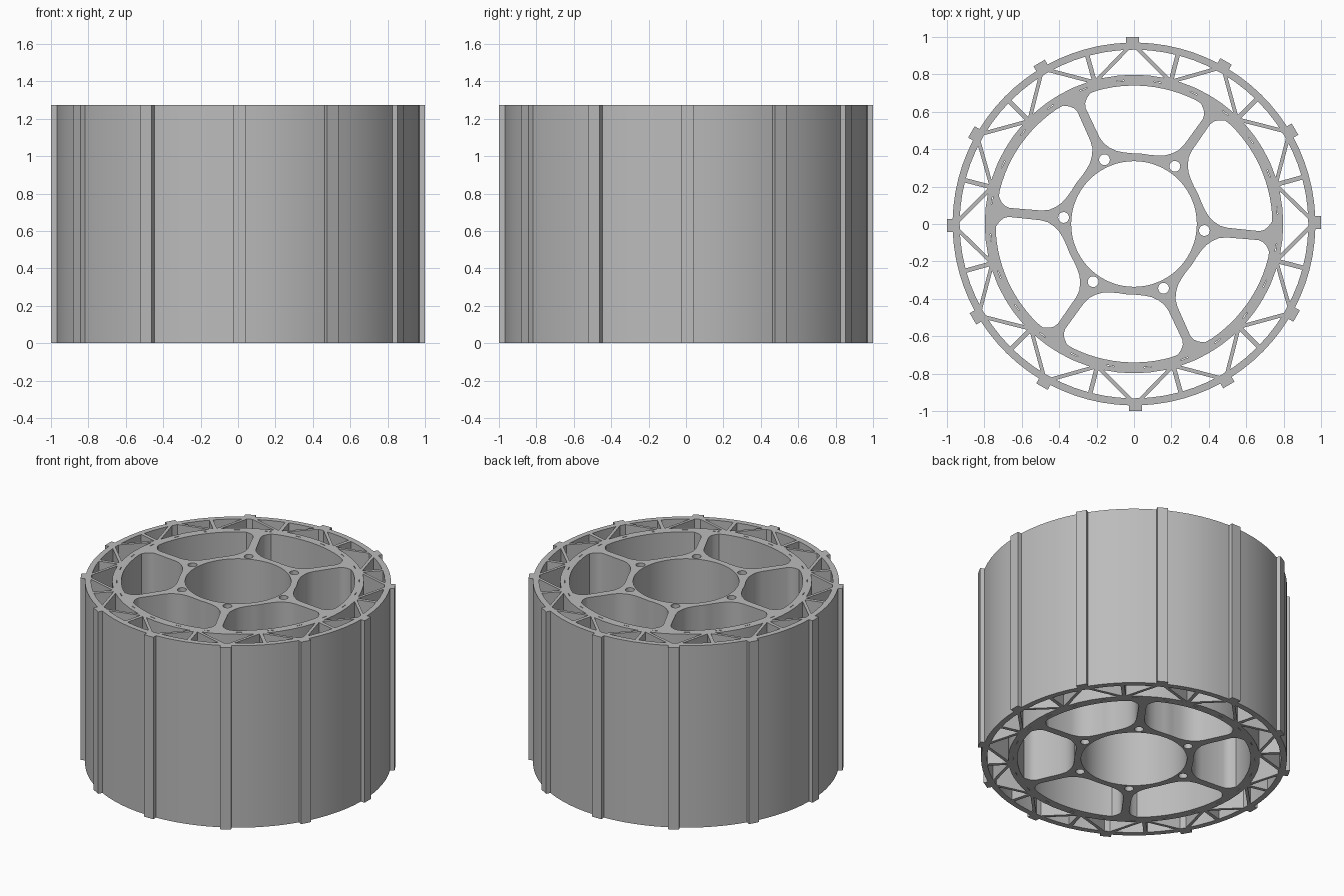
import bpy
from math import cos, sin, radians, asin, degrees, hypot, atan2

HEIGHT = 1.273
SPOKE_ANGLE = -5.3
LUG_ANGLE = 0.5

cube = bpy.data.objects.get("Cube")
if cube:
    bpy.data.objects.remove(cube, do_unlink=True)

grey = bpy.data.materials.new("light_grey")
grey.use_nodes = True
colour = (0.5, 0.5, 0.5, 1)
grey.diffuse_color = colour
grey.node_tree.nodes["Principled BSDF"].inputs["Base Color"].default_value = colour


def polar(r, deg):
    return (r * cos(radians(deg)), r * sin(radians(deg)))


def arc(r, start, end, steps):
    return [polar(r, start + (end - start) * i / steps) for i in range(steps + 1)]


def circle(r, sides, centre=(0, 0)):
    return [(centre[0] + x, centre[1] + y) for x, y in arc(r, 0, 360, sides)[:-1]]


def turn(points, deg):
    c, s = cos(radians(deg)), sin(radians(deg))
    return [(x * c - y * s, x * s + y * c) for x, y in points]


def bar(p, q, width):
    """Outline of a straight bar from p to q."""
    dx, dy = q[0] - p[0], q[1] - p[1]
    length = hypot(dx, dy)
    box = [(0, -width / 2), (length, -width / 2), (length, width / 2), (0, width / 2)]
    return [(p[0] + x, p[1] + y) for x, y in turn(box, degrees(atan2(dy, dx)))]


def extrude(name, outlines):
    """Fill nested outlines (inner ones become holes) and extrude to full height."""
    curve = bpy.data.curves.new(name, "CURVE")
    curve.dimensions = "2D"
    curve.fill_mode = "BOTH"
    curve.extrude = HEIGHT / 2
    for outline in outlines:
        spline = curve.splines.new("POLY")
        spline.points.add(len(outline) - 1)
        for point, (x, y) in zip(spline.points, outline):
            point.co = (x, y, 0, 1)
        spline.use_cyclic_u = True
    obj = bpy.data.objects.new(name, curve)
    obj.location.z = HEIGHT / 2
    bpy.context.collection.objects.link(obj)
    bpy.ops.object.select_all(action="DESELECT")
    obj.select_set(True)
    bpy.context.view_layer.objects.active = obj
    bpy.ops.object.convert(target="MESH")
    obj = bpy.context.object
    obj.data.materials.clear()
    obj.data.materials.append(grey)
    bpy.ops.object.shade_smooth_by_angle(angle=radians(25))
    return obj


# Outer rim with twelve tread lugs
half = 0.035
lug_edge = degrees(asin(half / 0.97))
rim = []
for k in range(12):
    a = LUG_ANGLE + 30 * k
    rim += turn([(0.97 * cos(radians(lug_edge)), -half), (0.999, -half), (0.999, half)], a)
    rim += arc(0.97, a + lug_edge, a + 30 - lug_edge, 6)[:-1]
extrude("outer_rim", [rim, circle(0.932, 72)])

# Hub, spokes and inner ring in one piece: side of one spoke as (along, across)
spoke_side = [(0.35, 0.145), (0.372, 0.108), (0.395, 0.077), (0.425, 0.052),
              (0.46, 0.033), (0.5, 0.026), (0.67, 0.024), (0.695, 0.032), (0.715, 0.05),
              (0.733, 0.08)]
hub = [circle(0.798, 60), circle(0.336, 64)]
for k in range(6):
    a = SPOKE_ANGLE + 60 * k
    window = turn(spoke_side, a) + arc(0.74, a + 9, a + 51, 12)
    window += turn([(u, -v) for u, v in reversed(spoke_side)], a + 60)
    window += arc(0.378, a + 36, a + 24, 4)
    hub.append(window)
    hub.append(circle(0.029, 20, polar(0.378, a)))
# Fine slits around the inner ring
for k in range(24):
    a = 15 * k + 4
    hub.append(bar(polar(0.769, a), polar(0.769, a + 3), 0.004))
extrude("hub_and_spokes", hub)

# Truss struts between the inner ring and the rim
for k in range(12):
    a = LUG_ANGLE + 30 * k
    node = polar(0.786, a + 15)
    extrude("radial_strut", [bar(node, polar(0.937, a + 15), 0.024)])
    extrude("left_brace", [bar(node, polar(0.94, a + 1.5), 0.02)])
    extrude("right_brace", [bar(node, polar(0.94, a + 28.5), 0.02)])
